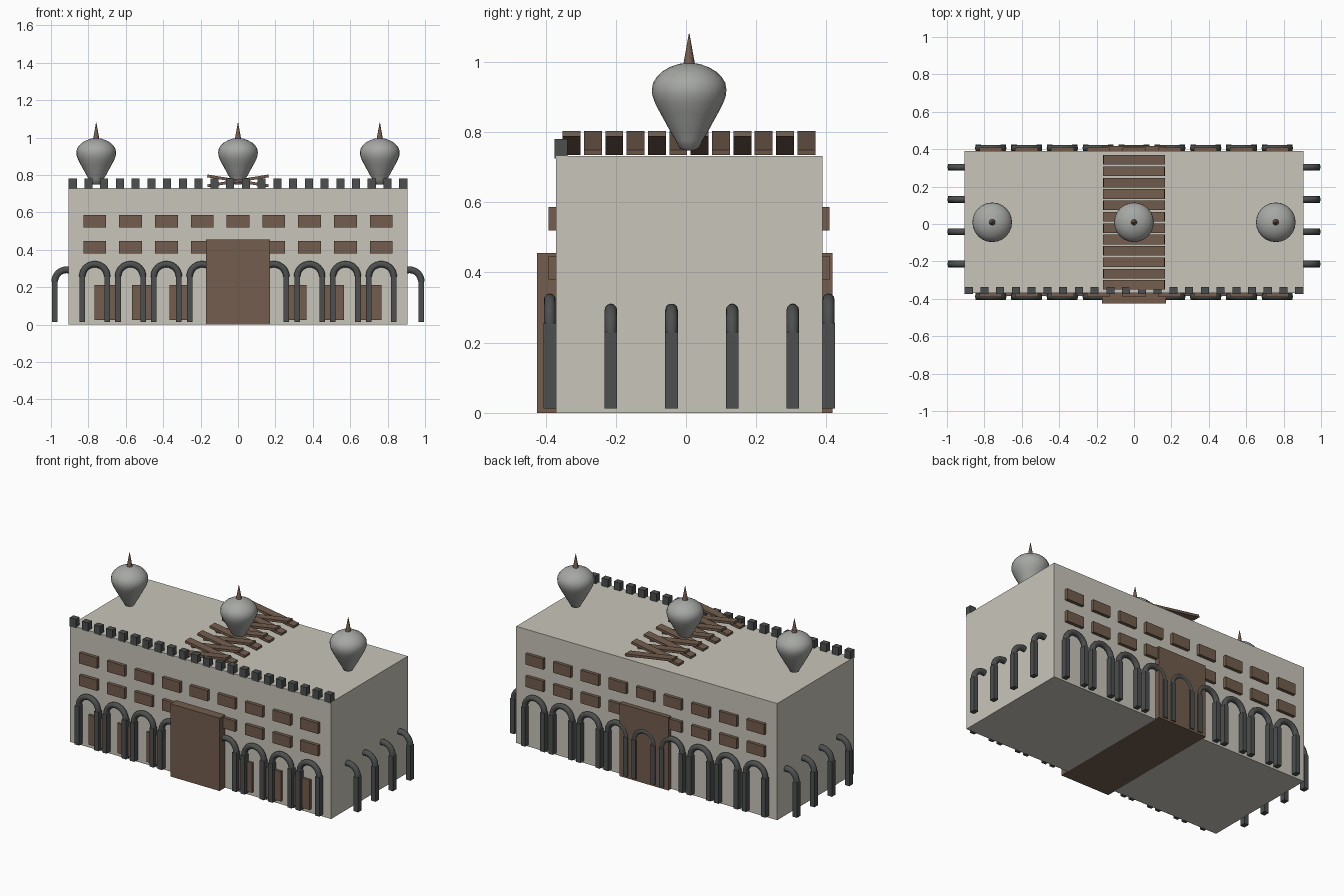
import bpy, bmesh, math
from mathutils import Matrix, Vector

if "Cube" in bpy.data.objects:
    bpy.data.objects.remove(bpy.data.objects["Cube"])


def material(name, rgb):
    m = bpy.data.materials.new(name)
    m.diffuse_color = (*rgb, 1)
    m.use_nodes = True
    m.node_tree.nodes["Principled BSDF"].inputs["Base Color"].default_value = m.diffuse_color
    return m


STONE = material("stone", (0.58, 0.56, 0.49))
WOOD = material("wood", (0.17, 0.11, 0.075))
IRON = material("dark_iron", (0.075, 0.08, 0.08))
DOME = material("dome_grey", (0.38, 0.39, 0.37))


def add_box(bm, lo, hi, tilt=0):
    lo, hi = Vector(lo), Vector(hi)
    mat = (Matrix.Translation((lo + hi) / 2) @ Matrix.Rotation(tilt, 4, 'Y')
           @ Matrix.Diagonal((*(hi - lo), 1)))
    bmesh.ops.create_cube(bm, size=1, matrix=mat)


def finish(name, bm, mat, smooth=None):
    bmesh.ops.recalc_face_normals(bm, faces=bm.faces)
    me = bpy.data.meshes.new(name)
    bm.to_mesh(me)
    bm.free()
    me.materials.append(mat)
    ob = bpy.data.objects.new(name, me)
    bpy.context.collection.objects.link(ob)
    if smooth:
        bpy.ops.object.select_all(action='DESELECT')
        ob.select_set(True)
        bpy.context.view_layer.objects.active = ob
        bpy.ops.object.shade_smooth_by_angle(angle=math.radians(smooth))
    return ob


def boxes(name, mat, items):
    bm = bmesh.new()
    for it in items:
        add_box(bm, *it)
    return finish(name, bm, mat)


def add_arch(bm, cx, cy, cz, R=0.067, r=0.017, steps=16, sides=12):
    # half ring on top of two square posts
    rings = []
    for i in range(steps + 1):
        a = math.pi * i / steps
        ring = []
        for j in range(sides):
            b = 2 * math.pi * j / sides
            d = R + r * math.cos(b)
            ring.append(bm.verts.new((cx + d * math.cos(a), cy + r * math.sin(b),
                                      cz + d * math.sin(a))))
        rings.append(ring)
    for p, q in zip(rings, rings[1:]):
        for j in range(sides):
            k = (j + 1) % sides
            bm.faces.new((p[j], p[k], q[k], q[j]))
    bm.faces.new(rings[0])
    bm.faces.new(rings[-1])
    for s in (-1, 1):
        x = cx + s * R
        add_box(bm, (x - 0.015, cy - 0.018, 0.013), (x + 0.015, cy + 0.018, cz))


def add_lathe(bm, x, y, profile, sides):
    rings = []
    for r, z in profile:
        rings.append([bm.verts.new((x + r * math.cos(2 * math.pi * j / sides),
                                    y + r * math.sin(2 * math.pi * j / sides), z))
                      for j in range(sides)])
    for p, q in zip(rings, rings[1:]):
        for j in range(sides):
            k = (j + 1) % sides
            bm.faces.new((p[j], p[k], q[k], q[j]))
    bm.faces.new(rings[0])
    bm.faces.new(rings[-1])


# Main block and the gate running through it
boxes("building_body", STONE, [((-0.905, -0.37, 0), (0.905, 0.389, 0.731))])
boxes("main_gate", WOOD, [((-0.17, -0.425, 0), (0.17, 0.417, 0.456))])

# Two rows of windows, front and back
cols = [(i - 4) * 0.1915 for i in range(9)]
for side, y0, y1 in (("front", -0.391, -0.36), ("back", 0.38, 0.409)):
    boxes(side + "_windows", WOOD,
          [((x - 0.061, y0, z), (x + 0.061, y1, z + 0.067))
           for z in (0.38, 0.52) for x in cols])

# Small ground floor doors
boxes("front_doors", WOOD,
      [((s * x - 0.062, -0.385, 0.025), (s * x + 0.062, -0.36, 0.212))
       for s in (-1, 1) for x in (0.304, 0.505, 0.705)])

# Arcades along front and back
for side, y in (("front", -0.388), ("back", 0.406)):
    bm = bmesh.new()
    for x in cols:
        add_arch(bm, x, y, 0.256)
    finish(side + "_arches", bm, IRON, 35)

# Half-buried arches on the two ends
for side, s in (("left", -1), ("right", 1)):
    bm = bmesh.new()
    for i in range(4):
        add_arch(bm, s * 0.917, -0.214 + i * 0.1727, 0.23, R=0.063, r=0.018)
    finish(side + "_arches", bm, IRON, 35)

# Battlements along the front edge
boxes("battlements", IRON,
      [((x, -0.374, 0.725), (x + 0.043, -0.337, 0.78))
       for x in (-0.905 + i * 0.08414 for i in range(22))])

# Alternately tilted roof planks
boxes("roof_planks", WOOD,
      [((-0.166, y - 0.0255, 0.761), (0.166, y + 0.0255, 0.776),
        -0.16 if i % 2 == 0 else 0.16)
       for i, y in ((i, -0.326 + i * 0.0608) for i in range(12))])

# Bulb domes with spires
bulb = [(0.012, 0.748), (0.027, 0.753), (0.038, 0.776), (0.053, 0.80), (0.068, 0.828),
        (0.083, 0.855), (0.097, 0.882), (0.105, 0.905), (0.106, 0.922), (0.103, 0.94),
        (0.093, 0.956), (0.077, 0.972), (0.055, 0.985), (0.029, 0.994), (0.005, 0.997)]
for name, x in (("left", -0.758), ("centre", 0), ("right", 0.758)):
    bm = bmesh.new()
    add_lathe(bm, x, 0.009, bulb, 24)
    finish(name + "_dome", bm, DOME, 50)
    bm = bmesh.new()
    add_lathe(bm, x, 0.009, [(0.018, 0.985), (0.001, 1.08)], 12)
    finish(name + "_spire", bm, WOOD, 50)
